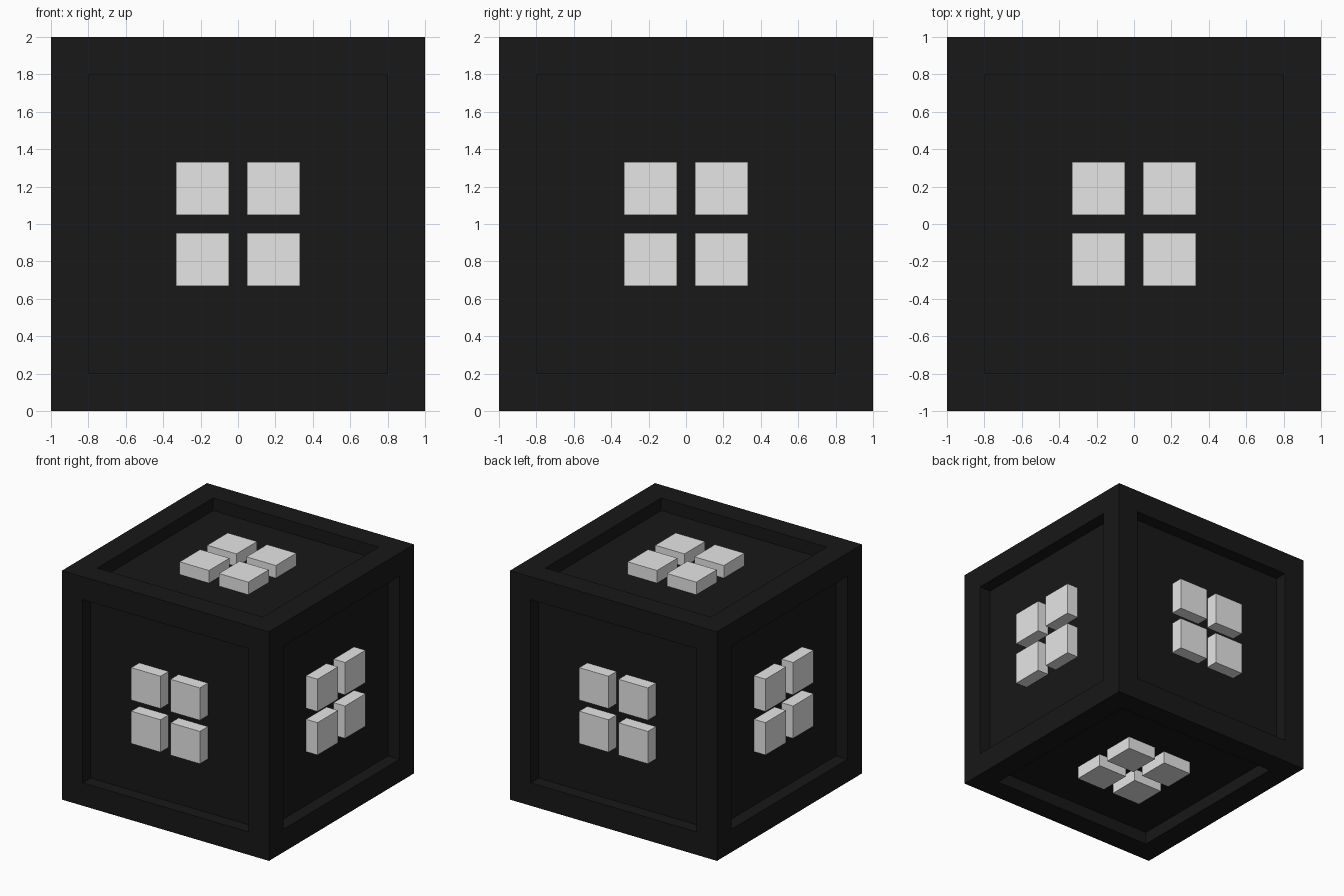
import bpy
import bmesh
from mathutils import Matrix, Vector

HALF = 1.0        # half the cube's edge
RIM = 0.2         # width of the frame around each panel
DEPTH = 0.11      # how far each panel is sunk
BLOCK = 0.283     # edge of a raised block
OFFSET = 0.19     # block centre from the panel centre

old = bpy.data.objects.get("Cube")
if old:
    bpy.data.objects.remove(old, do_unlink=True)


def make_material(name, value):
    mat = bpy.data.materials.new(name)
    mat.use_nodes = True
    colour = (value, value, value, 1.0)
    mat.diffuse_color = colour
    bsdf = next(n for n in mat.node_tree.nodes if n.type == 'BSDF_PRINCIPLED')
    bsdf.inputs["Base Color"].default_value = colour
    return mat


def make_object(name, bm, mat):
    mesh = bpy.data.meshes.new(name)
    bm.to_mesh(mesh)
    bm.free()
    mesh.materials.append(mat)
    obj = bpy.data.objects.new(name, mesh)
    obj.location.z = HALF
    bpy.context.collection.objects.link(obj)
    return obj


charcoal = make_material("charcoal", 0.009)
light_grey = make_material("light grey", 0.79)

# Cube body with a sunken square panel on every side
bm = bmesh.new()
bmesh.ops.create_cube(bm, size=2 * HALF)
panels = list(bm.faces)
bmesh.ops.inset_individual(bm, faces=panels, thickness=RIM, use_even_offset=True)
bmesh.ops.inset_individual(bm, faces=panels, thickness=0.0)
for panel in panels:
    axis = panel.calc_center_median().normalized()
    bmesh.ops.translate(bm, verts=panel.verts, vec=-axis * DEPTH)
bm.normal_update()
make_object("cube_body", bm, charcoal)

# Four blocks on each panel, their tops flush with the frame
sides = {
    "front": (0, -1, 0), "back": (0, 1, 0),
    "left": (1, 0, 0), "right": (-1, 0, 0),
    "top": (0, 0, 1), "bottom": (0, 0, -1),
}
for side, direction in sides.items():
    turn = Vector(direction).to_track_quat('Z', 'Y').to_matrix().to_4x4()
    bm = bmesh.new()
    for u in (-OFFSET, OFFSET):
        for v in (-OFFSET, OFFSET):
            place = Matrix.Translation((u, v, HALF - DEPTH / 2))
            size = Matrix.Diagonal((BLOCK, BLOCK, DEPTH, 1))
            bmesh.ops.create_cube(bm, size=1, matrix=turn @ place @ size)
    make_object(side + "_blocks", bm, light_grey)
